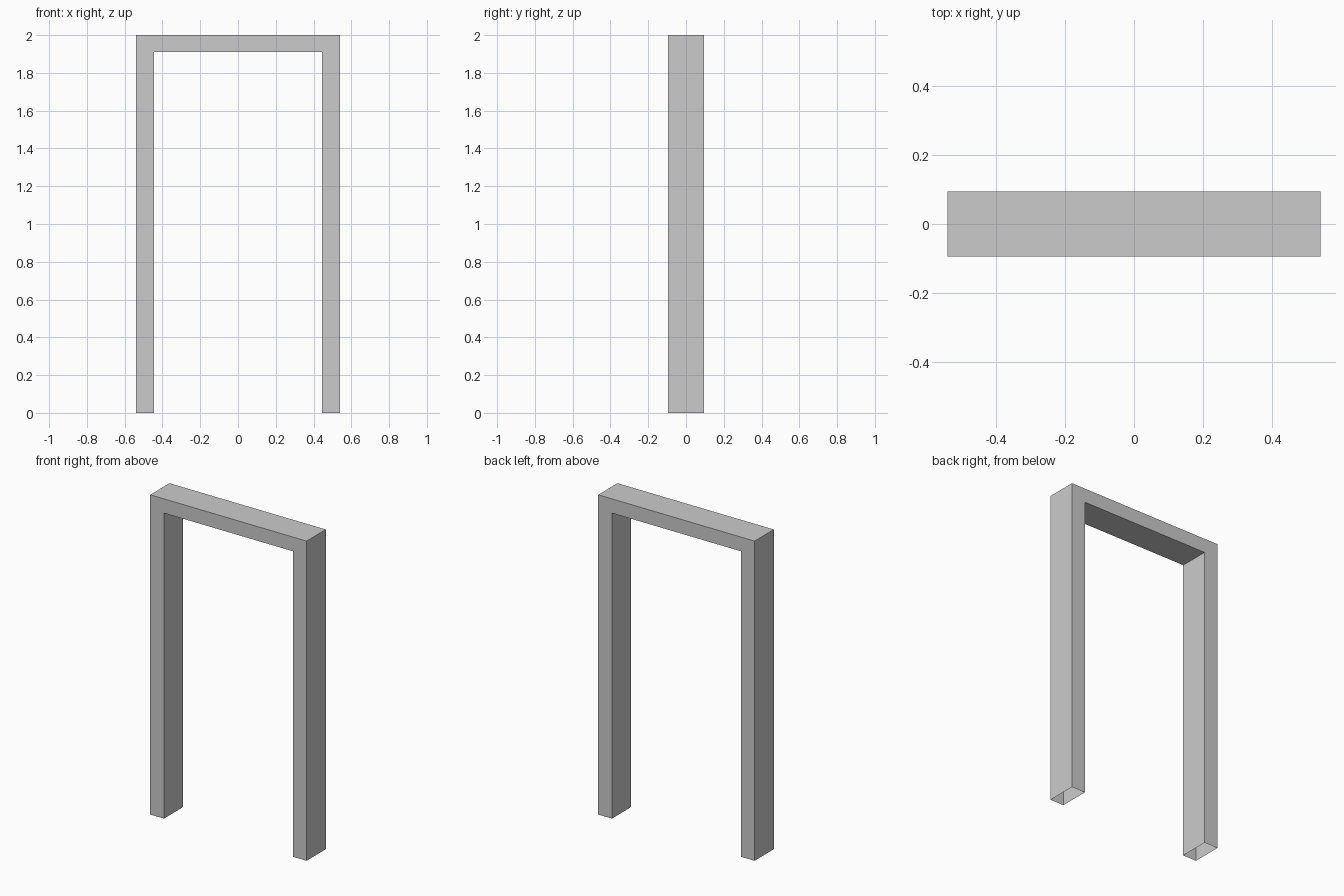
import bpy
import bmesh

if "Cube" in bpy.data.objects:
    bpy.data.objects.remove(bpy.data.objects["Cube"])

# Door frame: outer and inner outlines, running up one leg, over and down the other
W, INNER_W = 0.541, 0.446
H, INNER_H = 2.0, 1.911
DEPTH = 0.19
outer = [(-W, 0), (-W, H), (W, H), (W, 0)]
inner = [(-INNER_W, 0), (-INNER_W, INNER_H), (INNER_W, INNER_H), (INNER_W, 0)]

bm = bmesh.new()
rings = []
for (ox, oz), (ix, iz) in zip(outer, inner):
    corners = [(ox, -DEPTH / 2, oz), (ix, -DEPTH / 2, iz),
               (ix, DEPTH / 2, iz), (ox, DEPTH / 2, oz)]
    rings.append([bm.verts.new(c) for c in corners])

# Hollow, mitred casing; the feet stay open underneath
for a, b in zip(rings, rings[1:]):
    for i in range(4):
        j = (i + 1) % 4
        bm.faces.new((a[i], b[i], b[j], a[j]))

bmesh.ops.recalc_face_normals(bm, faces=bm.faces[:])
# Front faces must point towards -y
front = next(f for f in bm.faces if all(v.co.y < 0 for v in f.verts))
if front.normal.y > 0:
    bmesh.ops.reverse_faces(bm, faces=bm.faces[:])

mesh = bpy.data.meshes.new("door_frame")
bm.to_mesh(mesh)
bm.free()
frame = bpy.data.objects.new("door_frame", mesh)
bpy.context.collection.objects.link(frame)
